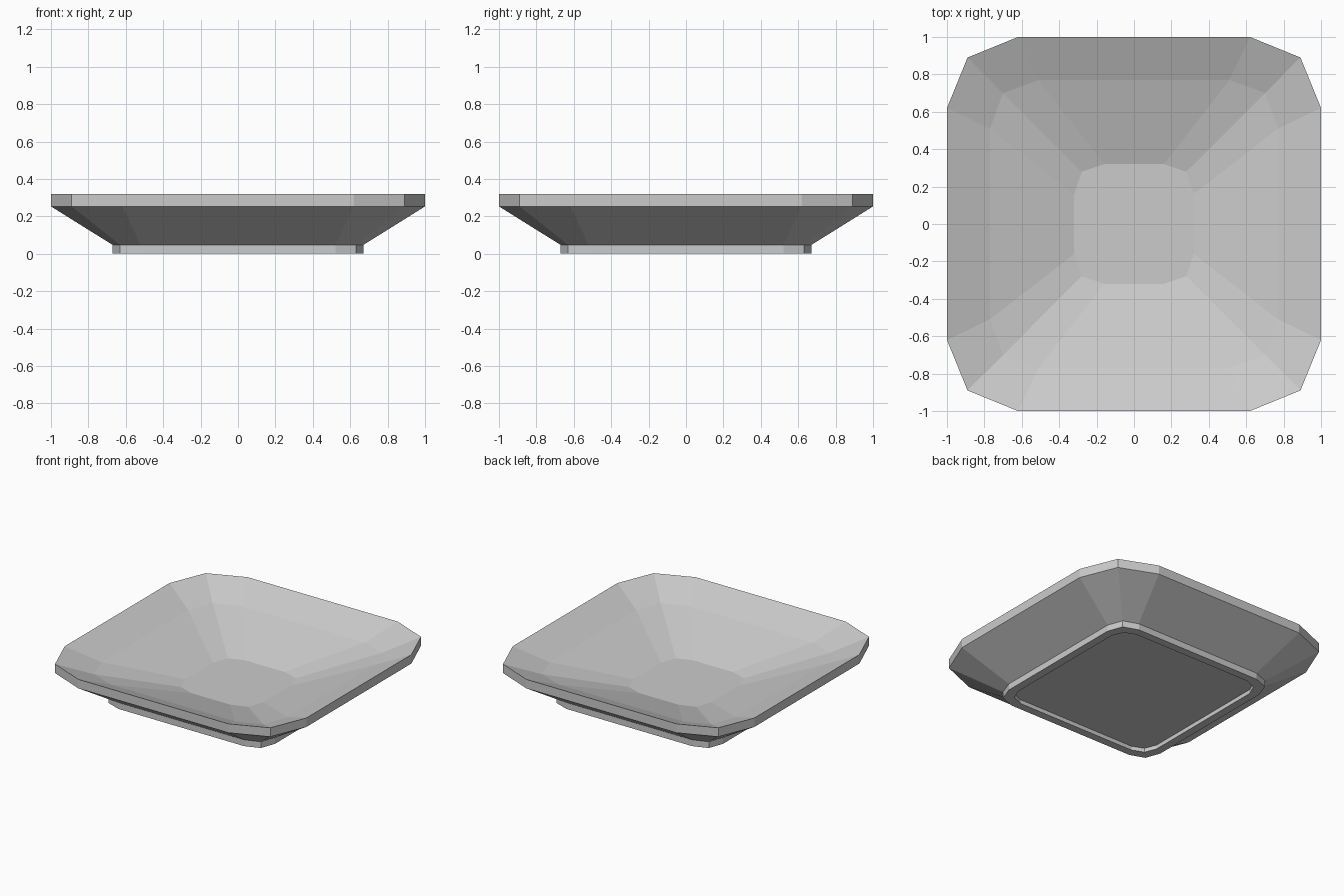
import bpy
import bmesh

cube = bpy.data.objects.get("Cube")
if cube:
    bpy.data.objects.remove(cube, do_unlink=True)

# One plain glaze colour
glaze = bpy.data.materials.new("light_grey_glaze")
glaze.use_nodes = True
colour = (0.6, 0.6, 0.6, 1.0)
glaze.diffuse_color = colour
glaze.node_tree.nodes["Principled BSDF"].inputs["Base Color"].default_value = colour


def ring(bm, half, corner, flat, z):
    """Square outline with each corner cut into two facets."""
    points = []
    x_dir, y_dir = 1, 0
    for side in range(4):
        for along, out in ((-flat, half), (flat, half), (corner, corner)):
            points.append((x_dir * out - y_dir * along, y_dir * out + x_dir * along, z))
        x_dir, y_dir = -y_dir, x_dir
    return [bm.verts.new(p) for p in points]


# Outline from the recessed base, out over the foot and rim, to the inner floor:
# half width, corner, flat half length, height
profile = [
    (0.61, 0.575, 0.49, 0.03),   # recessed base
    (0.61, 0.575, 0.49, 0.0),    # foot, inner edge
    (0.67, 0.63, 0.52, 0.0),     # foot, outer edge
    (0.67, 0.63, 0.52, 0.047),   # foot, top
    (1.0, 0.89, 0.62, 0.253),    # rim, lower edge
    (1.0, 0.89, 0.62, 0.32),     # rim, upper edge
    (0.77, 0.70, 0.51, 0.222),   # inner wall break
    (0.32, 0.28, 0.16, 0.08),    # inner floor
]

# Plate
bm = bmesh.new()
rings = [ring(bm, *row) for row in profile]
for low, high in zip(rings, rings[1:]):
    for i in range(len(low)):
        j = (i + 1) % len(low)
        bm.faces.new((low[i], low[j], high[j], high[i]))
bm.faces.new(rings[0][::-1])
bm.faces.new(rings[-1])
bmesh.ops.recalc_face_normals(bm, faces=bm.faces)

mesh = bpy.data.meshes.new("square_plate")
bm.to_mesh(mesh)
bm.free()
mesh.materials.append(glaze)
plate = bpy.data.objects.new("square_plate", mesh)
bpy.context.collection.objects.link(plate)
